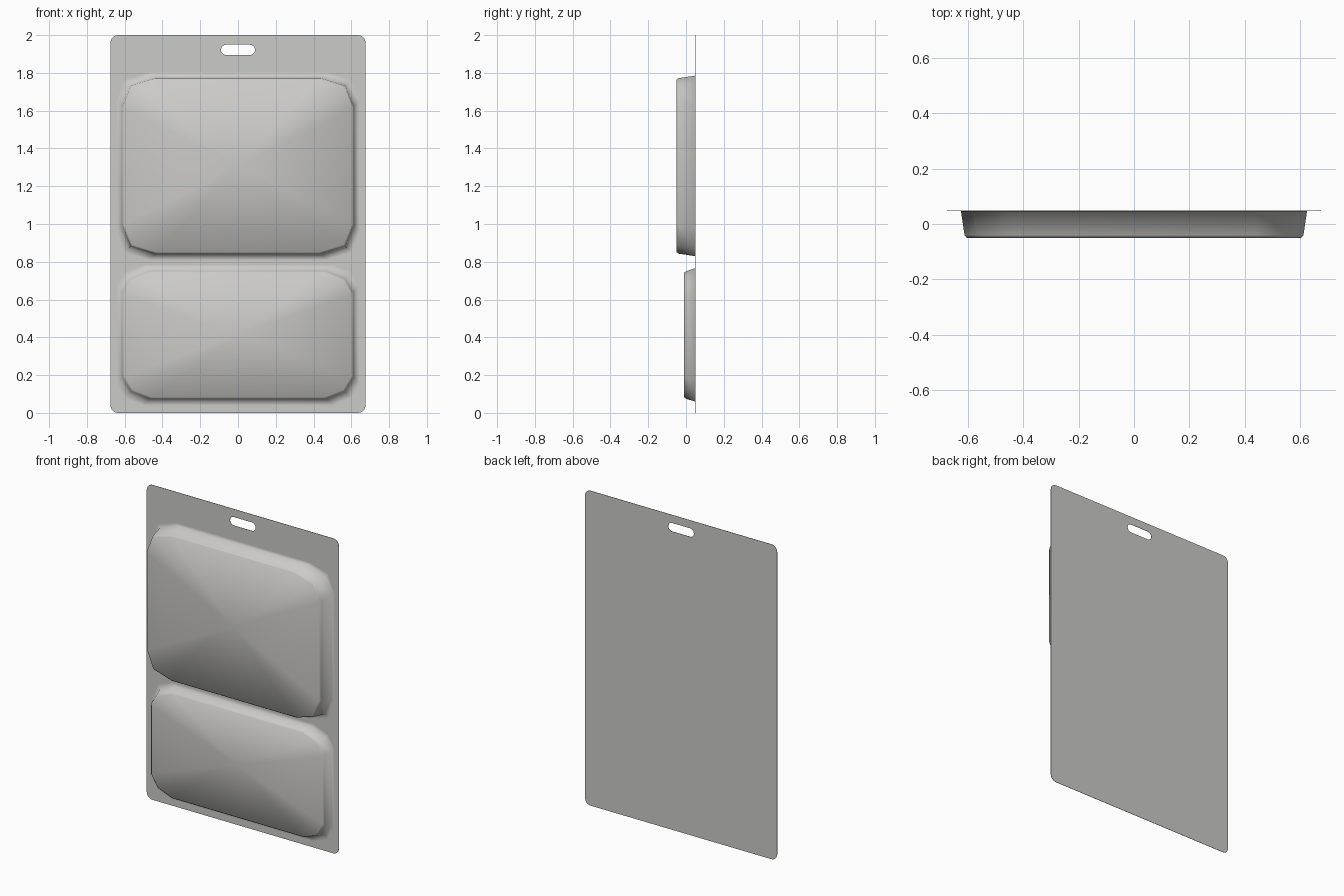
import bpy, bmesh, math
from mathutils import Matrix

cube = bpy.data.objects.get("Cube")
if cube:
    bpy.data.objects.remove(cube)


def material(name, rgb):
    m = bpy.data.materials.new(name)
    m.use_nodes = True
    m.diffuse_color = (*rgb, 1)
    m.node_tree.nodes["Principled BSDF"].inputs["Base Color"].default_value = (*rgb, 1)
    return m


grey = material("light grey", (0.6, 0.595, 0.58))
CARD_Y, THICK = 0.048, 0.002


def rounded(cx, cz, hx, hz, r, steps=6):
    """Outline of a rectangle with round corners."""
    pts = []
    for q, (sx, sz) in enumerate([(1, 1), (-1, 1), (-1, -1), (1, -1)]):
        for i in range(steps + 1):
            a = math.pi / 2 * (q + i / steps)
            pts.append((cx + sx * (hx - r) + r * math.cos(a),
                        cz + sz * (hz - r) + r * math.sin(a)))
    return pts


# Backing card with the hanging slot left open
curve = bpy.data.curves.new("backing_card", "CURVE")
curve.dimensions = "2D"
curve.fill_mode = "BOTH"
curve.extrude = THICK / 2
for outline in (rounded(0, 1, 0.675, 1, 0.04), rounded(0, 1.922, 0.09, 0.027, 0.0265)):
    s = curve.splines.new("POLY")
    s.points.add(len(outline) - 1)
    for p, (x, z) in zip(s.points, outline):
        p.co = (x, z, 0, 1)
    s.use_cyclic_u = True
source = bpy.data.objects.new("card_outline", curve)
bpy.context.collection.objects.link(source)
mesh = bpy.data.meshes.new_from_object(source.evaluated_get(bpy.context.evaluated_depsgraph_get()))
bpy.data.objects.remove(source)
mesh.transform(Matrix.Translation((0, CARD_Y + THICK / 2, 0)) @ Matrix.Rotation(math.pi / 2, 4, "X"))
mesh.materials.clear()
mesh.materials.append(grey)
card = bpy.data.objects.new("backing_card", mesh)
bpy.context.collection.objects.link(card)


def chamfered(hx, hz, cut_x, cut_z):
    """Outline of a rectangle with two-step cut corners."""
    corner = [(hx, hz - cut_z), (hx - 0.045, hz - 0.04), (hx - cut_x, hz)]
    pts = []
    for sx, sz in [(1, 1), (-1, 1), (-1, -1), (1, -1)]:
        part = [(sx * x, sz * z) for x, z in corner]
        pts += part if sx == sz else part[::-1]
    return pts


def blister(name, z0, z1, front, taper, cut_x, cut_z):
    """Moulded bubble: flange, sloping wall, soft rim and a fanned face."""
    hz, cz = (z1 - z0) / 2, (z0 + z1) / 2
    bm = bmesh.new()
    rings = []
    for grow, y in [(0.02, CARD_Y - 0.0008), (0, CARD_Y - 0.001),
                    (-taper, front + 0.01), (-taper - 0.008, front)]:
        outline = chamfered(0.625 + grow, hz + grow, cut_x, cut_z)
        rings.append([bm.verts.new((x, y, cz + z)) for x, z in outline])
    n = len(rings[0])
    for a, b in zip(rings, rings[1:]):
        for i in range(n):
            j = (i + 1) % n
            bm.faces.new((a[i], b[i], b[j], a[j]))
    centre = bm.verts.new((0, front, cz))
    for i in range(n):
        bm.faces.new((rings[-1][i], centre, rings[-1][(i + 1) % n]))
    bmesh.ops.recalc_face_normals(bm, faces=bm.faces)
    bm.faces.ensure_lookup_table()
    if bm.faces[-1].normal.y > 0:
        bmesh.ops.reverse_faces(bm, faces=bm.faces)
    for f in bm.faces:
        f.smooth = True
    me = bpy.data.meshes.new(name)
    bm.to_mesh(me)
    bm.free()
    me.materials.append(grey)
    bpy.context.collection.objects.link(bpy.data.objects.new(name, me))


blister("upper_blister", 0.83, 1.785, -0.05, 0.013, 0.175, 0.15)
blister("lower_blister", 0.06, 0.765, -0.01, 0.015, 0.145, 0.115)
